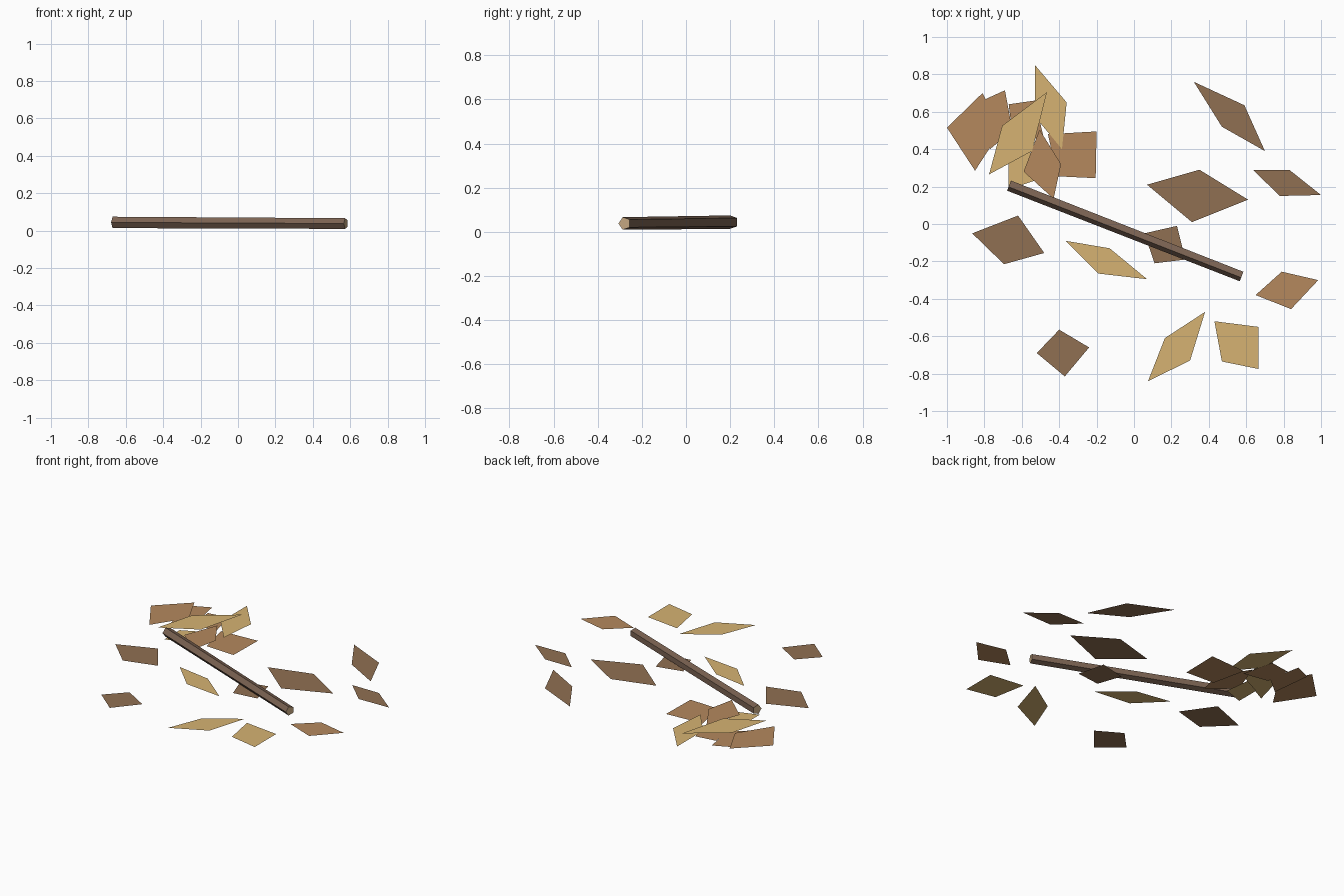
import bpy, bmesh, math
from mathutils import Vector, Matrix

if "Cube" in bpy.data.objects:
    bpy.data.objects.remove(bpy.data.objects["Cube"])


def material(name, rgb):
    m = bpy.data.materials.new(name)
    m.diffuse_color = (*rgb, 1)
    m.use_nodes = True
    m.node_tree.nodes["Principled BSDF"].inputs["Base Color"].default_value = m.diffuse_color
    return m


def add_object(name, bm, *mats):
    me = bpy.data.meshes.new(name)
    bm.to_mesh(me)
    bm.free()
    for m in mats:
        me.materials.append(m)
    ob = bpy.data.objects.new(name, me)
    bpy.context.collection.objects.link(ob)
    return ob


def leaf(name, mat, z, corners):
    bm = bmesh.new()
    bm.faces.new([bm.verts.new((x, y, z)) for x, y in reversed(corners)])
    return add_object(name, bm, mat)


brown = material("brown_leaf", (0.28, 0.16, 0.085))
rust = material("rust_leaf", (0.46, 0.25, 0.11))
tan = material("tan_leaf", (0.67, 0.45, 0.17))
bark = material("bark", (0.20, 0.125, 0.085))
wood = material("cut_wood", (0.56, 0.39, 0.22))

# Scattered and piled leaves: height, then four corners seen from above
brown_leaves = [
    (.012, [(.32, .76), (.59, .635), (.70, .39), (.47, .52)]),
    (.008, [(.635, .29), (.83, .29), (1.0, .155), (.78, .15)]),
    (.006, [(.07, .21), (.35, .29), (.61, .13), (.31, .01)]),
    (.008, [(-.865, -.05), (-.62, .045), (-.48, -.155), (-.695, -.215)]),
    (.006, [(.055, -.05), (.23, -.01), (.275, -.19), (.11, -.21)]),
    (.010, [(-.40, -.565), (-.24, -.66), (-.37, -.815), (-.52, -.69)]),
]
rust_leaves = [
    (.010, [(.65, -.38), (.79, -.255), (.985, -.30), (.84, -.455)]),
    (.012, [(-1, .515), (-.81, .70), (-.71, .50), (-.85, .285)]),
    (.006, [(-.80, .665), (-.69, .715), (-.65, .50), (-.77, .40)]),
    (.003, [(-.67, .64), (-.53, .66), (-.48, .45), (-.65, .48)]),
    (0, [(-.46, .48), (-.20, .495), (-.205, .245), (-.41, .255)]),
    (.016, [(-.505, .505), (-.39, .32), (-.43, .135), (-.59, .28)]),
]
tan_leaves = [
    (.006, [(-.365, -.09), (-.13, -.13), (.07, -.295), (-.19, -.265)]),
    (.006, [(.38, -.47), (.30, -.73), (.075, -.84), (.165, -.61)]),
    (.012, [(.43, -.52), (.665, -.55), (.665, -.775), (.47, -.735)]),
    (.008, [(-.53, .85), (-.36, .65), (-.385, .40), (-.53, .575)]),
    (.022, [(-.465, .705), (-.545, .39), (-.775, .265), (-.705, .525)]),
    (.002, [(-.67, .345), (-.555, .40), (-.535, .23), (-.67, .185)]),
]
for label, mat, group in (("brown", brown, brown_leaves), ("rust", rust, rust_leaves),
                          ("tan", tan, tan_leaves)):
    for i, (z, corners) in enumerate(group, 1):
        leaf(f"{label}_leaf_{i}", mat, z, corners)

# Five-sided twig, slightly tapered, one ridge towards the front
start, end = Vector((-.667, .208, .044)), Vector((.576, -.278, .038))
axis = (end - start).normalized()
side = Vector((0, 0, 1)).cross(axis).normalized()
up = axis.cross(side)
frame = Matrix((-side, up, axis)).transposed()
bm = bmesh.new()
rings = []
for centre, r in ((start, .032), (end, .030)):
    rings.append([bm.verts.new(centre + frame @ Vector((r * math.cos(a), r * math.sin(a), 0)))
                  for a in (math.tau * k / 5 for k in range(5))])
for k in range(5):
    n = (k + 1) % 5
    bm.faces.new((rings[0][k], rings[0][n], rings[1][n], rings[1][k]))
for ring in rings:
    bm.faces.new(ring).material_index = 1
bmesh.ops.recalc_face_normals(bm, faces=bm.faces)
add_object("twig", bm, bark, wood)
